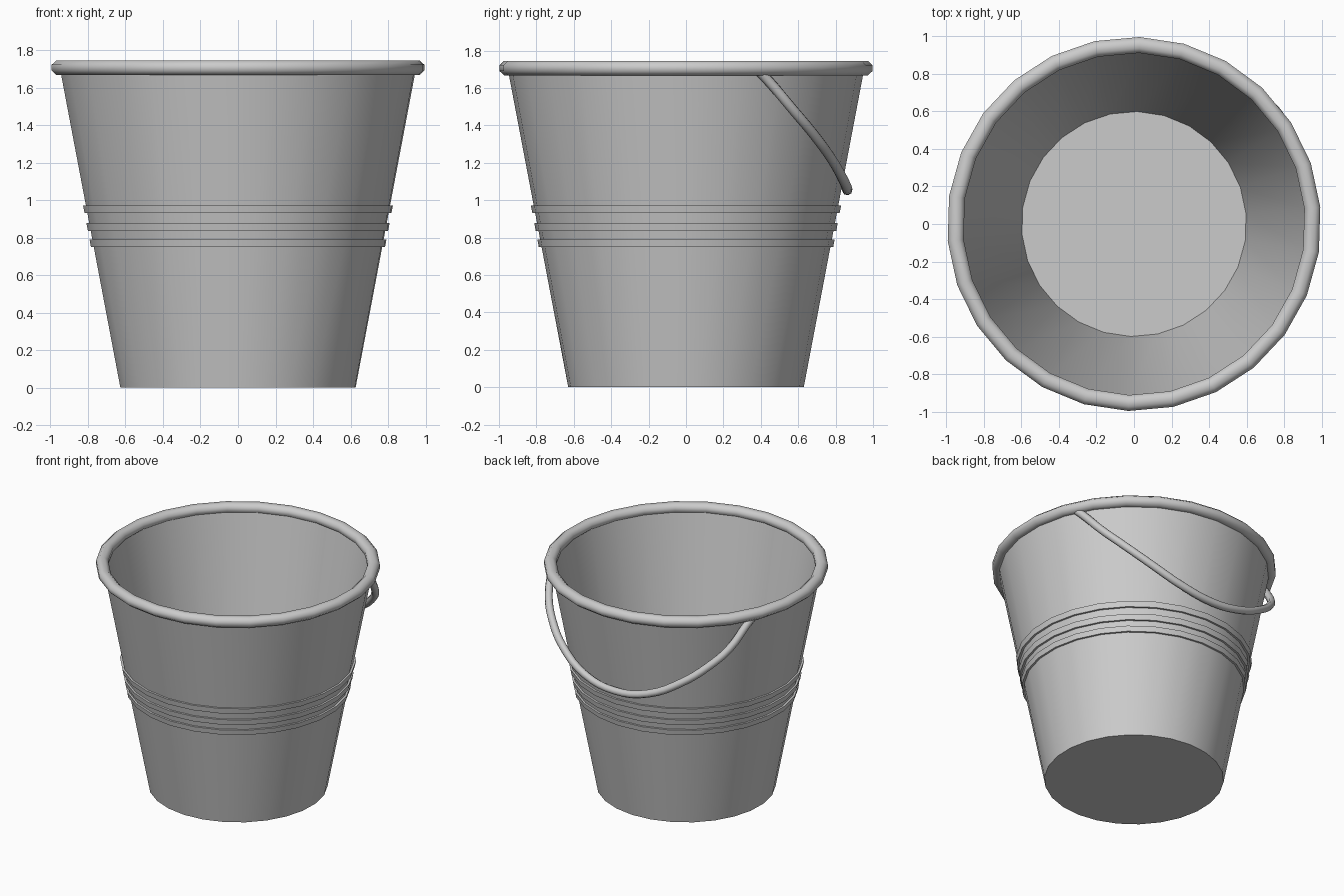
import bpy, bmesh, math

if "Cube" in bpy.data.objects:
    bpy.data.objects.remove(bpy.data.objects["Cube"])

SIDES = 26
PHASE = math.radians(88.3)


def wall_radius(z):
    return 0.63 + 0.19 * z


def lathe(name, profile, closed=False, angle=35):
    """Revolve an (r, z) profile around z; r = 0 makes a pole."""
    bm = bmesh.new()
    rings = []
    for r, z in profile:
        if r == 0:
            rings.append([bm.verts.new((0, 0, z))] * SIDES)
        else:
            rings.append([bm.verts.new((r * math.cos(PHASE + i * math.tau / SIDES),
                                        r * math.sin(PHASE + i * math.tau / SIDES), z))
                          for i in range(SIDES)])
    pairs = list(zip(rings, rings[1:]))
    if closed:
        pairs.append((rings[-1], rings[0]))
    for a, b in pairs:
        for i in range(SIDES):
            j = (i + 1) % SIDES
            bm.faces.new(list(dict.fromkeys((a[i], a[j], b[j], b[i]))))
    bmesh.ops.recalc_face_normals(bm, faces=bm.faces[:])
    mesh = bpy.data.meshes.new(name)
    bm.to_mesh(mesh)
    bm.free()
    ob = bpy.data.objects.new(name, mesh)
    bpy.context.collection.objects.link(ob)
    smooth(ob, angle)
    return ob


def smooth(ob, angle):
    bpy.ops.object.select_all(action='DESELECT')
    ob.select_set(True)
    bpy.context.view_layer.objects.active = ob
    bpy.ops.object.shade_smooth_by_angle(angle=math.radians(angle))


# Tapered shell with inner wall and floor
lathe("bucket_body", [(0, 0), (0.63, 0), (wall_radius(1.7), 1.7),
                      (wall_radius(1.7) - 0.03, 1.7), (0.6, 0.02), (0, 0.02)])

# Rolled rim
lathe("rim", [(0.955 + 0.046 * math.cos(math.radians(22.5 + 45 * k)),
               1.706 + 0.042 * math.sin(math.radians(22.5 + 45 * k)))
              for k in range(8)], closed=True, angle=60)

# Three raised bands around the middle
for n, (z0, z1) in enumerate([(0.75, 0.79), (0.835, 0.877), (0.93, 0.972)], 1):
    lathe(f"band_{n}", [(wall_radius(z0) - 0.01, z0), (wall_radius(z0) + 0.015, z0),
                        (wall_radius(z1) + 0.015, z1), (wall_radius(z1) - 0.01, z1)],
          closed=True)

# Wire handle hanging at the back
half = [(0.865, 0.37, 1.71), (0.84, 0.43, 1.65), (0.775, 0.575, 1.48),
        (0.67, 0.68, 1.355), (0.51, 0.775, 1.225), (0.27, 0.845, 1.1)]
path = half + [(0, 0.862, 1.054)] + [(-x, y, z) for x, y, z in reversed(half)]
curve = bpy.data.curves.new("handle", 'CURVE')
curve.dimensions = '3D'
curve.bevel_depth = 0.028
curve.bevel_resolution = 2
curve.resolution_u = 4
curve.use_fill_caps = True
spline = curve.splines.new('BEZIER')
spline.bezier_points.add(len(path) - 1)
for p, co in zip(spline.bezier_points, path):
    p.co = co
    p.handle_left_type = p.handle_right_type = 'AUTO'
handle = bpy.data.objects.new("handle", curve)
bpy.context.collection.objects.link(handle)
bpy.ops.object.select_all(action='DESELECT')
handle.select_set(True)
bpy.context.view_layer.objects.active = handle
bpy.ops.object.convert(target='MESH')
smooth(bpy.context.view_layer.objects.active, 50)
